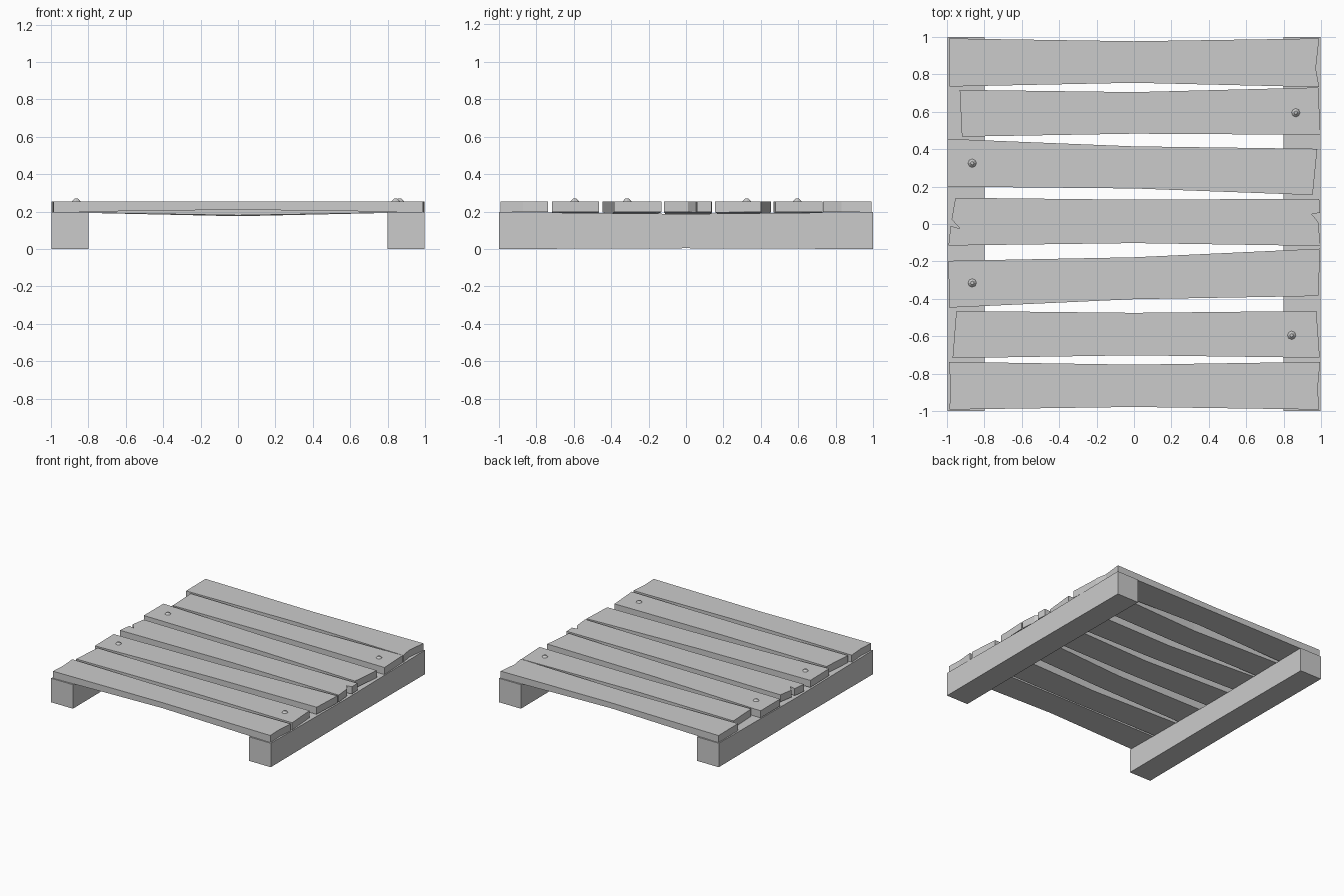
import bpy, bmesh
from mathutils import Matrix

if "Cube" in bpy.data.objects:
    bpy.data.objects.remove(bpy.data.objects["Cube"])

TOP, BASE = 0.255, 0.197


def finish(name, bm):
    bmesh.ops.recalc_face_normals(bm, faces=bm.faces)
    me = bpy.data.meshes.new(name)
    bm.to_mesh(me)
    bm.free()
    ob = bpy.data.objects.new(name, me)
    bpy.context.collection.objects.link(ob)
    return ob


def plank(name, left, mid, right, mid_z):
    """Outline from above: each end listed back to front, mid = (back y, front y)."""
    pts = [(0, mid[0])] + left + [(0, mid[1])] + right[::-1]
    n, k = len(pts), len(left) + 1
    bm = bmesh.new()
    top = [bm.verts.new((x, y, TOP)) for x, y in pts]
    bot = [bm.verts.new((x, y, mid_z + (BASE - mid_z) * abs(x))) for x, y in pts]
    for ring in (top, bot):
        bm.faces.new(ring[:k + 1])
        bm.faces.new(ring[k:] + ring[:1])
    for i in range(n):
        j = (i + 1) % n
        bm.faces.new((top[i], top[j], bot[j], bot[i]))
    finish(name, bm)


# Two bearers, slightly worn in the middle
for side, name in ((-1, "left_bearer"), (1, "right_bearer")):
    bm = bmesh.new()
    rings = []
    for y, z0, z1 in ((-1, 0, 0.197), (0, 0.004, 0.187), (1, 0, 0.197)):
        rings.append([bm.verts.new((side * x, y, z)) for x, z in
                      ((0.8, z0), (0.998, z0), (0.998, z1), (0.8, z1))])
    for a, b in zip(rings, rings[1:]):
        for i in range(4):
            j = (i + 1) % 4
            bm.faces.new((a[i], a[j], b[j], b[i]))
    bm.faces.new(rings[0])
    bm.faces.new(rings[-1])
    finish(name, bm)

# Deck planks, back to front: left end, middle, right end, underside height
planks = [
    ([(-.99, .992), (-.987, .735)], (.977, .755), [(.99, .992), (.972, .83), (.99, .732)], .21),
    ([(-.932, .717), (-.92, .467)], (.705, .483), [(.985, .73), (.997, .477)], .18),
    ([(-.996, .455), (-.996, .2)], (.415, .19), [(.98, .402), (.955, .155)], .178),
    ([(-.955, .14), (-.975, .025), (-.93, -.025), (-.98, -.01), (-.992, -.115)], (.13, -.102),
     [(.99, .135), (.995, .06), (.95, .053), (.985, .01), (.997, -.117)], .175),
    ([(-.992, -.197), (-.988, -.447)], (-.178, -.402), [(.996, -.132), (.985, -.385)], .178),
    ([(-.95, -.465), (-.97, -.717)], (-.475, -.702), [(.975, -.465), (.993, -.715)], .18),
    ([(-.99, -.737), (-.98, -.87), (-.987, -.992)], (-.752, -.978),
     [(.995, -.737), (.983, -.87), (.988, -.992)], .21),
]
for i, p in enumerate(planks):
    plank(f"deck_plank_{i + 1}", *p)

# Nail heads
for i, (x, y) in enumerate(((.865, .595), (-.865, .325), (-.865, -.315), (.843, -.595))):
    bm = bmesh.new()
    bmesh.ops.create_cone(bm, cap_ends=True, segments=8, radius1=0.025, radius2=0.009,
                          depth=0.017, matrix=Matrix.Translation((x, y, TOP + 0.006)))
    finish(f"nail_{i + 1}", bm)
